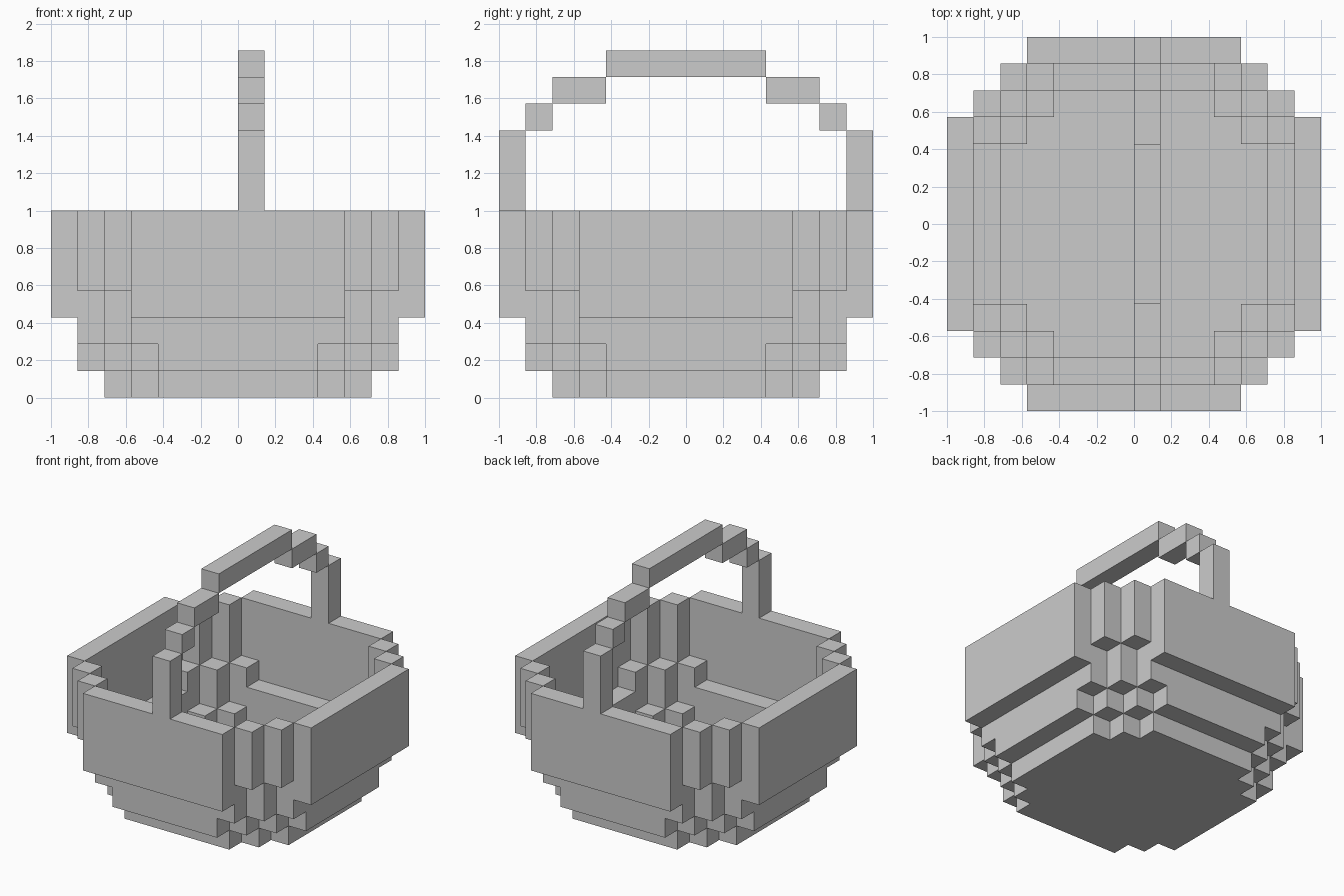
import bpy, bmesh, math
from mathutils import Vector

if "Cube" in bpy.data.objects:
    bpy.data.objects.remove(bpy.data.objects["Cube"])

U = 1 / 7          # size of one block
parts = {}         # part name -> set of block cells


def box(x0, x1, y0, y1, z0, z1):
    return {(x, y, z) for x in range(x0, x1) for y in range(y0, y1) for z in range(z0, z1)}


def add(name, cells, mirror_x=False, mirror_y=False, swap=False):
    """Register cells under a part, with optional symmetry copies."""
    cells = set(cells)
    if swap:
        cells |= {(y, x, z) for x, y, z in cells}
    if mirror_x:
        cells |= {(-1 - x, y, z) for x, y, z in cells}
    if mirror_y:
        cells |= {(x, -1 - y, z) for x, y, z in cells}
    parts.setdefault(name, set()).update(cells)


def build(name, cells, filled):
    """Mesh only the exposed block faces, then merge the flat ones."""
    bm = bmesh.new()
    for c in cells:
        for axis in range(3):
            for side in (0, 1):
                n = list(c)
                n[axis] += 2 * side - 1
                if tuple(n) in filled:
                    continue
                u, v = (axis + 1) % 3, (axis + 2) % 3
                loop = []
                for a, b in ((0, 0), (1, 0), (1, 1), (0, 1)):
                    p = Vector(c)
                    p[axis] += side
                    p[u] += a
                    p[v] += b
                    loop.append(bm.verts.new(p * U))
                bm.faces.new(loop if side else loop[::-1])
    bmesh.ops.remove_doubles(bm, verts=bm.verts, dist=1e-4)
    bmesh.ops.dissolve_limit(bm, angle_limit=math.radians(1), verts=bm.verts, edges=bm.edges)
    mesh = bpy.data.meshes.new(name)
    bm.to_mesh(mesh)
    bm.free()
    bpy.context.collection.objects.link(bpy.data.objects.new(name, mesh))


# Floor slab with stepped corners
add("basket_floor", box(-5, 5, -3, 3, 0, 1) | box(-4, 4, -4, 4, 0, 1), swap=True)

# Lower walls and the stepped corner blocks beside them
add("lower_wall", box(-3, 3, 5, 6, 1, 3), mirror_y=True)
add("lower_wall", box(5, 6, -3, 3, 1, 3), mirror_x=True)
add("lower_corner", box(3, 4, 4, 5, 1, 2), True, True, True)
add("middle_corner", box(3, 4, 5, 6, 2, 4) | box(4, 5, 4, 5, 2, 4), True, True, True)

# Upper walls and corner posts
add("upper_wall", box(-4, 4, 6, 7, 3, 7), mirror_y=True)
add("upper_wall", box(6, 7, -4, 4, 3, 7), mirror_x=True)
add("corner_post", box(4, 5, 5, 6, 4, 7), True, True, True)

# Stepped arch handle: (y start, y end, z start, z end) of each step
for y0, y1, z0, z1 in ((6, 7, 7, 10), (5, 6, 10, 11), (3, 5, 11, 12), (0, 3, 12, 13)):
    add("handle", box(0, 1, y0, y1, z0, z1), mirror_y=True)

filled = set().union(*parts.values())
for name, cells in parts.items():
    build(name, cells, filled)
